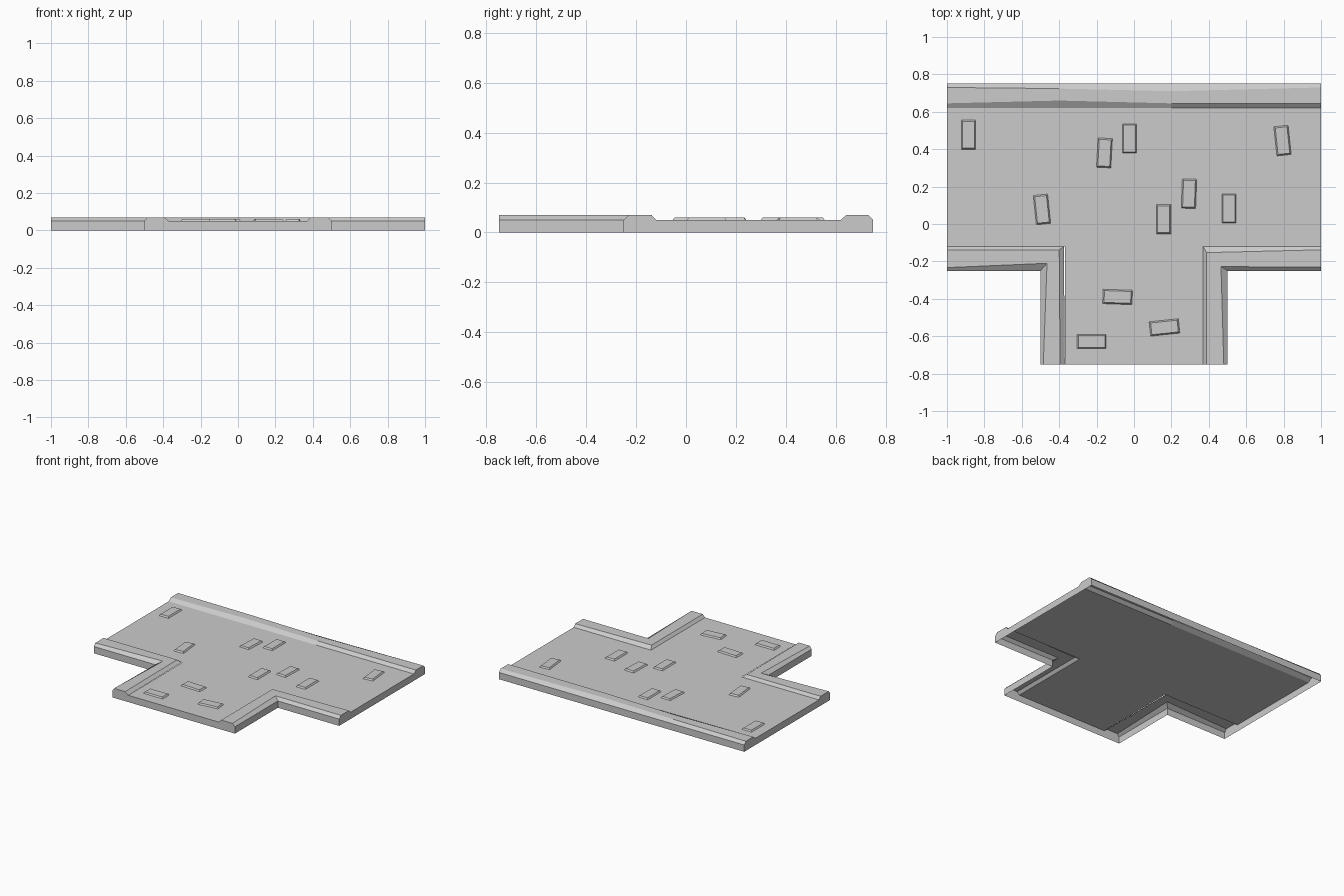
import bpy, bmesh
from math import radians
from mathutils import Matrix

if "Cube" in bpy.data.objects:
    bpy.data.objects.remove(bpy.data.objects["Cube"])

ROAD, CURB, BRICK = 0.05, 0.07, 0.06   # heights


def finish(bm, name):
    """Merge seams, point the normals outward and add the object."""
    bmesh.ops.remove_doubles(bm, verts=bm.verts, dist=1e-5)
    bmesh.ops.recalc_face_normals(bm, faces=bm.faces)
    if sum(f.normal.z * f.calc_area() for f in bm.faces) < 0:
        bmesh.ops.reverse_faces(bm, faces=bm.faces)
    mesh = bpy.data.meshes.new(name)
    bm.to_mesh(mesh)
    bm.free()
    obj = bpy.data.objects.new(name, mesh)
    bpy.context.collection.objects.link(obj)
    return obj


def curb(name, sections):
    """Each section: xy of outer wall, outer top, inner top, inner base."""
    bm = bmesh.new()
    rows = []
    for a, b, c, d in sections:
        pts = [(*a, 0), (*a, ROAD), (*b, CURB), (*c, CURB), (*d, ROAD)]
        rows.append([bm.verts.new(p) for p in pts])
    for r, s in zip(rows, rows[1:]):
        for i in range(4):
            bm.faces.new((r[i], r[i + 1], s[i + 1], s[i]))
    # end caps reach the ground; underside stays open
    for r, sec in ((rows[0], sections[0]), (rows[-1], sections[-1])):
        bm.faces.new(r + [bm.verts.new((*sec[3], 0))])
    finish(bm, name)


def along_x(x, *ys):
    return [(x, y) for y in ys]


def along_y(y, *xs):
    return [(x, y) for x in xs]


# T-shaped road surface with its three end walls
bm = bmesh.new()
half = [(1, 0.62), (1, -0.12), (0.37, -0.12), (0.37, -0.75)]
outline = half + [(-x, y) for x, y in reversed(half)]
top = [bm.verts.new((x, y, ROAD)) for x, y in outline]
bm.faces.new(top)
for i in (0, 3, 6):
    low = [bm.verts.new((*outline[j], 0)) for j in (i + 1, i)]
    bm.faces.new((top[i], top[i + 1], *low))
finish(bm, "road")

# Long back curb with slightly worn edges
curb("back_curb", [
    along_x(-1.0, 0.75, 0.73, 0.645, 0.62),
    along_x(-0.4, 0.75, 0.724, 0.66, 0.62),
    along_x(0.2, 0.75, 0.71, 0.645, 0.62),
    along_x(1.0, 0.75, 0.73, 0.643, 0.62)])

# Corner curbs, each a mitred L
curb("left_corner_curb", [
    along_x(-1.0, -0.25, -0.233, -0.138, -0.12),
    [(-0.5, -0.25), (-0.465, -0.21), (-0.40, -0.138), (-0.375, -0.12)],
    along_y(-0.75, -0.5, -0.485, -0.395, -0.37)])
curb("right_corner_curb", [
    along_x(1.0, -0.25, -0.23, -0.138, -0.12),
    [(0.5, -0.25), (0.465, -0.228), (0.388, -0.153), (0.37, -0.12)],
    along_y(-0.75, 0.5, 0.48, 0.388, 0.37)])

# Raised bricks: centre x, centre y, turn in degrees
bricks = [
    (-0.885, 0.478, 0), (-0.158, 0.38, -3), (-0.024, 0.457, 0),
    (0.794, 0.446, 6), (-0.492, 0.078, 6), (0.158, 0.025, 0),
    (0.294, 0.162, -2), (0.508, 0.083, 0), (-0.088, -0.39, 88),
    (-0.227, -0.628, 90), (0.163, -0.553, 96)]
for n, (x, y, turn) in enumerate(bricks, 1):
    bm = bmesh.new()
    bmesh.ops.create_cube(bm, size=1)
    for v in bm.verts:
        w, l = (0.063, 0.142) if v.co.z > 0 else (0.077, 0.157)
        v.co = (v.co.x * w, v.co.y * l, BRICK if v.co.z > 0 else ROAD)
    bm.faces.ensure_lookup_table()
    under = [f for f in bm.faces if all(v.co.z < ROAD + 0.001 for v in f.verts)]
    bmesh.ops.delete(bm, geom=under, context='FACES_ONLY')
    bm.transform(Matrix.Translation((x, y, 0)) @ Matrix.Rotation(radians(turn), 4, 'Z'))
    finish(bm, f"brick_{n}")
